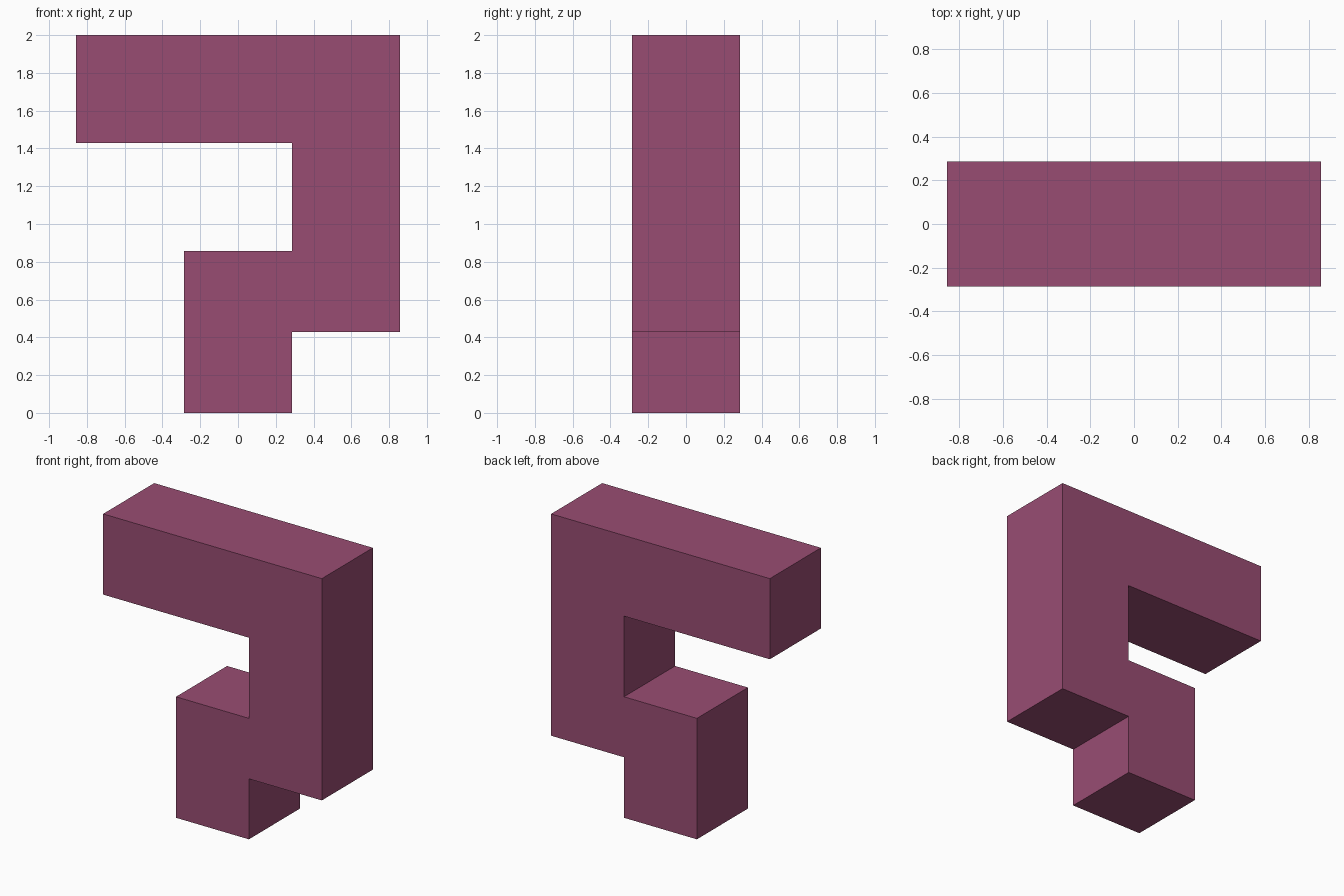
import bpy
import bmesh

cube = bpy.data.objects.get("Cube")
if cube:
    bpy.data.objects.remove(cube, do_unlink=True)

# Plum colour
plum = bpy.data.materials.new("plum")
plum.use_nodes = True
colour = (0.318, 0.073, 0.171, 1.0)
plum.diffuse_color = colour
plum.node_tree.nodes["Principled BSDF"].inputs["Base Color"].default_value = colour

# Hook outline in x and z, on a grid of one seventh of a unit
U = 1 / 7
HALF_DEPTH = 2 * U
outline = [(-2, 0), (2, 0), (2, 3), (6, 3), (6, 14), (-6, 14),
           (-6, 10), (2, 10), (2, 6), (-2, 6)]

# Extrude the outline from front to back
bm = bmesh.new()
front = bm.faces.new([bm.verts.new((x * U, -HALF_DEPTH, z * U)) for x, z in outline])
result = bmesh.ops.extrude_face_region(bm, geom=[front], use_keep_orig=True)
moved = [g for g in result["geom"] if isinstance(g, bmesh.types.BMVert)]
bmesh.ops.translate(bm, verts=moved, vec=(0, 2 * HALF_DEPTH, 0))
bmesh.ops.recalc_face_normals(bm, faces=bm.faces)

mesh = bpy.data.meshes.new("hook_block")
bm.to_mesh(mesh)
bm.free()
mesh.materials.append(plum)
block = bpy.data.objects.new("hook_block", mesh)
bpy.context.collection.objects.link(block)
